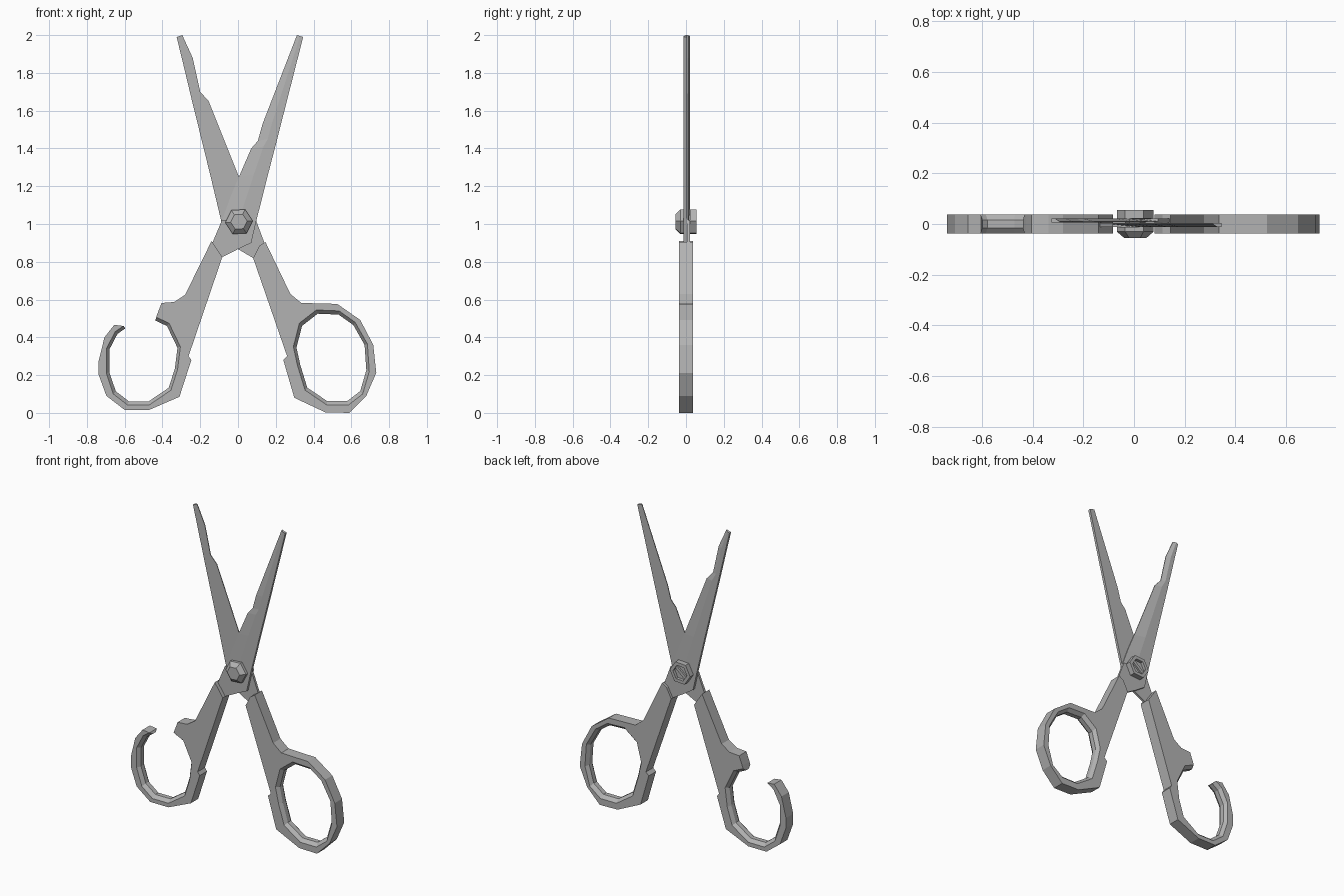
import bpy, bmesh
from math import cos, sin, pi, radians
from mathutils import Vector, Matrix

if "Cube" in bpy.data.objects:
    bpy.data.objects.remove(bpy.data.objects["Cube"])

steel = bpy.data.materials.new("brushed grey")
steel.use_nodes = True
grey = (0.45, 0.45, 0.45, 1)
steel.diffuse_color = grey
steel.node_tree.nodes["Principled BSDF"].inputs["Base Color"].default_value = grey


def loft(name, loops):
    """Skin a list of equal-length closed loops and cap both ends."""
    bm = bmesh.new()
    rings = [[bm.verts.new(p) for p in loop] for loop in loops]
    n = len(rings[0])
    for a, b in zip(rings, rings[1:]):
        for i in range(n):
            j = (i + 1) % n
            bm.faces.new((a[i], a[j], b[j], b[i]))
    bm.faces.new(rings[0])
    bm.faces.new(rings[-1])
    bmesh.ops.recalc_face_normals(bm, faces=bm.faces)
    bmesh.ops.triangulate(bm, faces=[f for f in bm.faces if len(f.verts) > 4])
    mesh = bpy.data.meshes.new(name)
    bm.to_mesh(mesh)
    bm.free()
    obj = bpy.data.objects.new(name, mesh)
    bpy.context.collection.objects.link(obj)
    mesh.materials.append(steel)
    return obj


def layer(outline, y, scale=1.0, centre=(0, 0)):
    cx, cz = centre
    return [(cx + (x - cx) * scale, y, cz + (z - cz) * scale) for x, z in outline]


def slab(name, outline, y0, y1):
    return loft(name, [layer(outline, y0), layer(outline, y1)])


def cut(obj, cutter):
    cutter.hide_render = True
    mod = obj.modifiers.new("cut", 'BOOLEAN')
    mod.operation, mod.solver, mod.object = 'DIFFERENCE', 'EXACT', cutter
    bpy.context.view_layer.objects.active = obj
    bpy.ops.object.modifier_apply(modifier=mod.name)
    bpy.data.objects.remove(cutter)


def handle(name, outline, hole, centre):
    """Thick plate with a finger hole chamfered on both faces."""
    obj = slab(name, outline, -0.037, 0.037)
    steps = [(-0.05, 1.03), (-0.037, 1.0), (-0.015, 0.92),
             (0.015, 0.92), (0.037, 1.0), (0.05, 1.03)]
    cut(obj, loft("hole_cutter", [layer(hole, y, s, centre) for y, s in steps]))
    return obj


def blade(name, stations, outer, inner):
    """Flat spine half and a ground half tapering to the cutting edge."""
    loops = []
    for spine, edge in stations:
        s, e = Vector(spine), Vector(edge)
        r = s.lerp(e, 0.5)
        ye = inner + (outer - inner) * 0.3
        loops.append([(s.x, outer, s.y), (r.x, outer, r.y), (e.x, ye, e.y),
                      (e.x, inner, e.y), (s.x, inner, s.y)])
    return loft(name, loops)


# Whole handle on the left side
handle("left_handle",
       [(.145, .905), (.277, .63), (.335, .582), (.525, .577), (.647, .492),
        (.716, .36), (.732, .212), (.679, .09), (.589, 0), (.462, .003),
        (.298, .08), (.24, .28), (.26, .3), (.08, .82), (.113, .884)],
       [(.415, .545), (.535, .54), (.62, .48), (.685, .365), (.695, .22),
        (.66, .1), (.585, .042), (.47, .042), (.355, .12), (.315, .25),
        (.293, .35), (.325, .475)], (.5, .295))

# Open hook-shaped handle on the right side
handle("right_handle",
       [(-.14, .91), (-.28, .625), (-.337, .587), (-.405, .582), (-.427, .524),
        (-.5, .3), (-.605, .46), (-.655, .466), (-.707, .4), (-.739, .27),
        (-.739, .206), (-.697, .09), (-.6, .016), (-.47, .016), (-.31, .085),
        (-.247, .28), (-.262, .3), (-.083, .825), (-.113, .87)],
       [(-.44, .51), (-.365, .475), (-.305, .35), (-.32, .23), (-.355, .12),
        (-.47, .042), (-.585, .042), (-.66, .1), (-.697, .21), (-.697, .34),
        (-.65, .43), (-.55, .5)], (-.5, .285))

# Blades, each with a tang running into its handle
blade("front_blade",
      [((.1, 1.03), (-.085, 1.02)), ((.126, 1.13), (-.045, 1.13)),
       ((.161, 1.27), (.005, 1.25)), ((.2, 1.42), (.07, 1.4)),
       ((.21, 1.46), (.105, 1.44)), ((.233, 1.55), (.13, 1.53)),
       ((.345, 1.99), (.312, 2))], -.012, .004)
slab("front_tang", [(-.085, 1.02), (.1, 1.03), (.07, .9), (0, .867),
                    (-.083, .825), (-.14, .8), (-.14, .89)], -.012, .004)
blade("back_blade",
      [((-.09, 1.02), (.095, 1.02)), ((-.116, 1.13), (.055, 1.13)),
       ((-.147, 1.26), (.005, 1.25)), ((-.243, 1.65), (-.155, 1.65)),
       ((-.255, 1.7), (-.2, 1.7)), ((-.298, 1.88), (-.24, 1.88)),
       ((-.325, 1.99), (-.295, 2))], .021, .005)
slab("back_tang", [(.095, 1.02), (-.09, 1.02), (-.065, .91), (0, .867),
                   (.08, .82), (.14, .8), (.14, .9)], .005, .021)


# Hexagonal pivot bolt: chamfered head in front, recessed nut behind
def hexagon(r, y):
    return [(.005 + r * cos(i * pi / 3 + .06), y, 1.012 + r * sin(i * pi / 3 + .06))
            for i in range(6)]


loft("pivot_bolt", [hexagon(.044, -.055), hexagon(.073, -.03), hexagon(.073, -.012),
                    hexagon(.04, -.011), hexagon(.04, .02), hexagon(.073, .021),
                    hexagon(.073, .055), hexagon(.05, .055), hexagon(.05, .036)])
bar = slab("bolt_cross_bar", [(-.046, -.01), (.046, -.01), (.046, .01), (-.046, .01)],
           .034, .047)
bar.data.transform(Matrix.Translation((.005, 0, 1.012)) @ Matrix.Rotation(radians(-40), 4, 'Y'))
